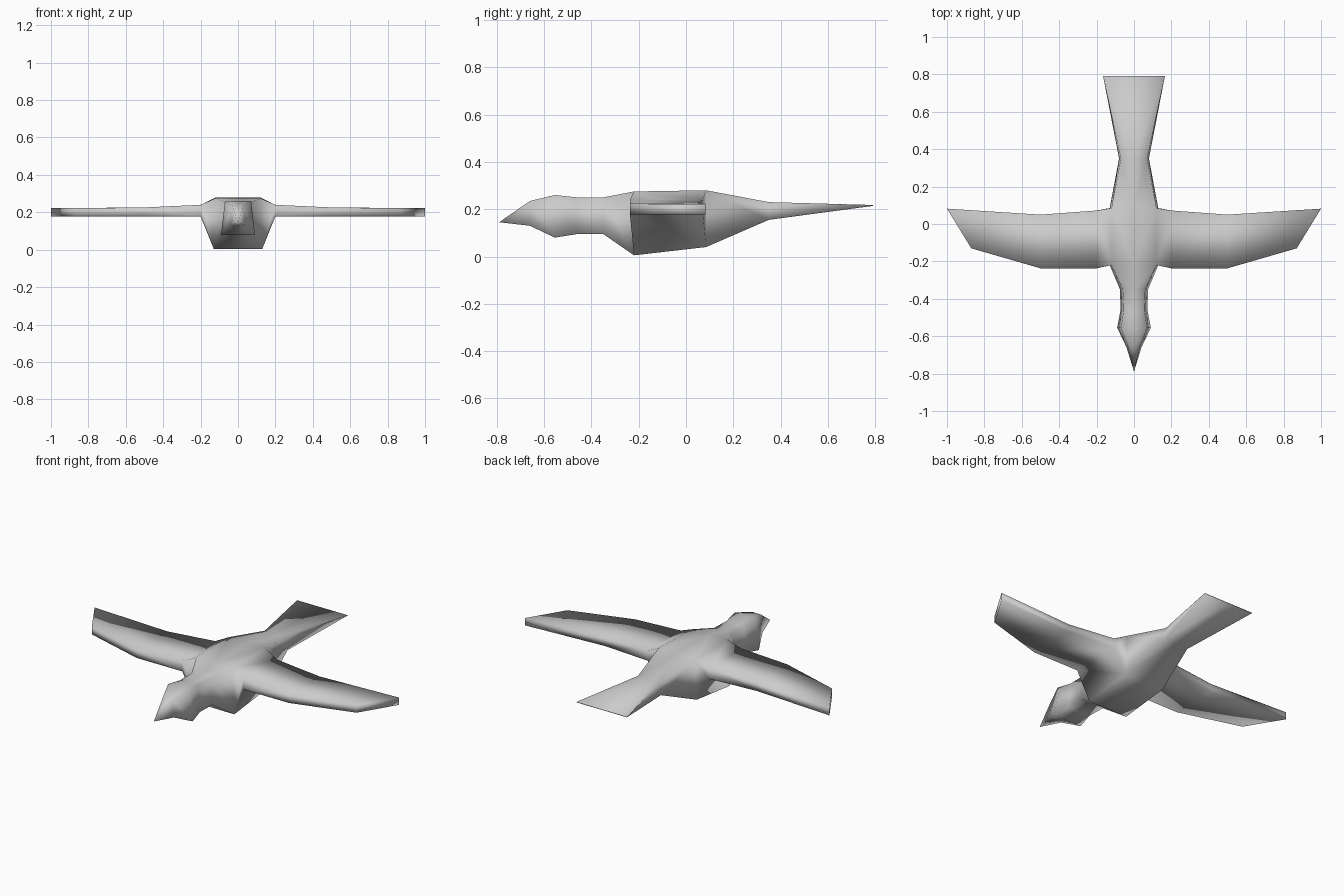
import bpy
import bmesh

cube = bpy.data.objects.get("Cube")
if cube:
    bpy.data.objects.remove(cube, do_unlink=True)

grey = bpy.data.materials.new("plain grey")
grey.use_nodes = True
colour = (0.6, 0.6, 0.6, 1)
grey.diffuse_color = colour
grey.node_tree.nodes["Principled BSDF"].inputs["Base Color"].default_value = colour

bm = bmesh.new()


def ring(points):
    return [bm.verts.new(p) for p in points]


def body_section(y, top, bottom, top_width, bottom_width):
    """Half section of the body: crown, upper corner, lower corner, keel."""
    return ring([(0, y, top), (top_width, y, top),
                 (bottom_width, y, bottom), (0, y, bottom)])


def wing_section(x_front, x_back, front, back, top, bottom):
    return ring([(x_front, front, top), (x_back, back, top),
                 (x_back, back, bottom), (x_front, front, bottom)])


def bridge(a, b, sides):
    for i in sides:
        j = (i + 1) % 4
        bm.faces.new((a[i], a[j], b[j], b[i]))


# Head, neck, breast, rump and tail root
stations = [
    (-0.66, 0.235, 0.13, 0.03, 0.04),
    (-0.555, 0.26, 0.08, 0.07, 0.09),
    (-0.46, 0.25, 0.095, 0.055, 0.072),
    (-0.35, 0.25, 0.095, 0.06, 0.075),
    (-0.22, 0.275, 0.005, 0.12, 0.13),
    (0.085, 0.28, 0.04, 0.12, 0.13),
    (0.35, 0.23, 0.155, 0.07, 0.08),
    (0.79, 0.218, 0.214, 0.165, 0.165),
]
body = [body_section(*s) for s in stations]
breast, rump = body[4], body[5]
for a, b in zip(body, body[1:]):
    bridge(a, b, (0, 2) if a is breast else (0, 1, 2))
bm.faces.new(body[-1])

# Beak
tip = bm.verts.new((0, -0.79, 0.145))
for a, b in zip(body[0], body[0][1:]):
    bm.faces.new((a, b, tip))

# Wing, growing out of the open flank
flank = [breast[1], rump[1], rump[2], breast[2]]
wing = [
    flank,
    wing_section(0.2, 0.2, -0.237, 0.072, 0.24, 0.178),
    wing_section(0.5, 0.5, -0.237, 0.05, 0.226, 0.178),
    wing_section(0.87, 1.0, -0.13, 0.082, 0.222, 0.178),
]
for a, b in zip(wing, wing[1:]):
    bridge(a, b, range(4))
bm.faces.new(wing[-1])

bmesh.ops.recalc_face_normals(bm, faces=bm.faces)
# An open half shell can be oriented inward, so check the crown
crown = next(f for f in bm.faces if breast[0] in f.verts and rump[1] in f.verts)
if crown.normal.z < 0:
    bmesh.ops.reverse_faces(bm, faces=bm.faces)
for face in bm.faces:
    face.smooth = True

mesh = bpy.data.meshes.new("bird_body")
bm.to_mesh(mesh)
bm.free()
mesh.materials.append(grey)
bird = bpy.data.objects.new("bird_body", mesh)
bpy.context.collection.objects.link(bird)

# Second half
mirror = bird.modifiers.new("Mirror", "MIRROR")
mirror.use_axis[0] = True
mirror.use_clip = True
